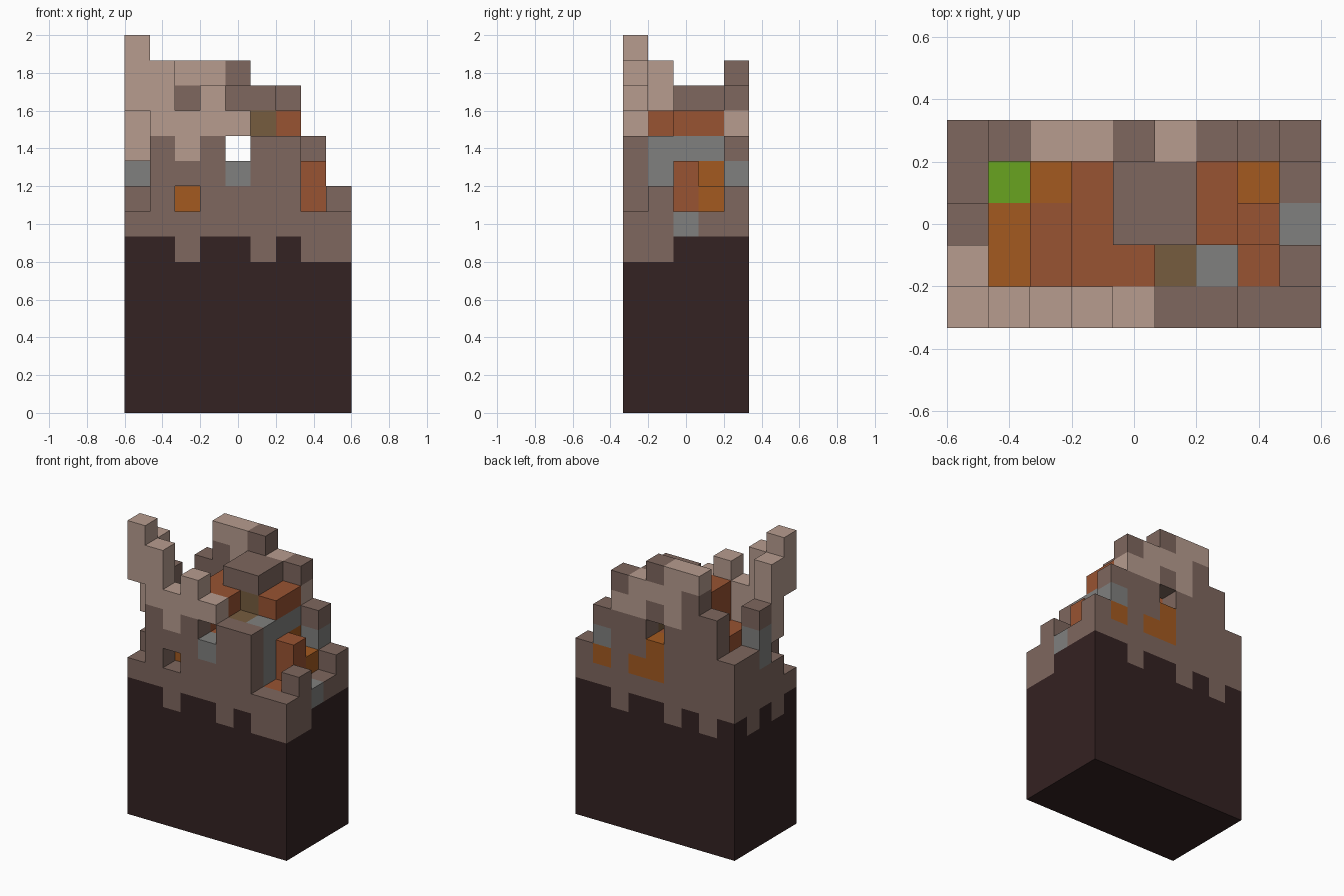
import bpy, bmesh

if "Cube" in bpy.data.objects:
    bpy.data.objects.remove(bpy.data.objects["Cube"])

U = 2 / 15              # edge of one block
NX, NY = 9, 5


def linear(hexcode):
    vals = [int(hexcode[i:i + 2], 16) / 255 for i in (0, 2, 4)]
    return [v / 12.92 if v < 0.04045 else ((v + 0.055) / 1.055) ** 2.4 for v in vals] + [1]


PALETTE = {
    "d": ("dark_foundation", "342222"),
    "b": ("brown_stone", "7e675e"),
    "l": ("pale_stone", "b79c8f"),
    "g": ("grey_stone", "80807e"),
    "r": ("rust_block", "985332"),
    "o": ("orange_block", "a35a20"),
    "v": ("olive_block", "765c3e"),
    "n": ("green_block", "68a320"),
}
KEYS = list(PALETTE)
MATS = []
for label, code in PALETTE.values():
    m = bpy.data.materials.new(label)
    m.use_nodes = True
    m.diffuse_color = linear(code)
    bsdf = m.node_tree.nodes["Principled BSDF"]
    bsdf.inputs["Base Color"].default_value = linear(code)
    bsdf.inputs["Roughness"].default_value = 0.9
    MATS.append(m)

blocks = {}             # cell -> (part, colour letter)


def box(part, xs, ys, zs, colour):
    """Fill an inclusive range of cells; a plain number means one cell."""
    span = lambda r: range(r[0], r[1] + 1) if isinstance(r, tuple) else (r,)
    for x in span(xs):
        for y in span(ys):
            for z in span(zs):
                blocks[x, y, z] = (part, colour)


def wall(part, y, top, rows):
    """Fill an upright wall from rows of letters, highest first."""
    for i, row in enumerate(rows):
        for x, c in enumerate(row):
            if c != ".":
                box(part, x, y, top - i, c)


# Foundation with the stone course biting down into it
box("foundation", (0, 8), (0, 4), (0, 6), "d")
box("floor", (0, 8), (0, 4), 7, "b")
for x in (2, 5, 7, 8):
    box("stone_teeth", x, 0, 6, "b")
for x in (1, 3, 6):
    box("stone_teeth", x, 4, 6, "b")
for x, y in ((8, 1), (0, 1), (0, 3)):
    box("stone_teeth", x, y, 6, "b")

# Broken front wall with pale spire
wall("front_wall", 0, 14, [
    "l........",
    "ll.......",
    "ll.l.....",
    ".llll....",
    ".blb.bb..",
    ".bbbgbb..",
    ".b.bbbb..",
])

# Broken back wall
wall("back_wall", 4, 13, [
    "..llb....",
    "..blllb..",
    ".bblbll..",
    ".bbb.bbb.",
    "bbbbobbg.",
    "bbbboobob",
])

# Ruined side walls
box("right_wall", 0, 1, 8, "b")
box("right_wall", 0, 1, (10, 13), "l")
box("right_wall", 0, 2, 8, "b")
box("right_wall", 0, 2, (9, 10), "g")
box("right_wall", 0, 2, 11, "b")
box("right_wall", 0, 3, (8, 9), "b")
box("left_wall", 8, 1, 8, "b")
box("left_wall", 8, 2, 7, "g")

# Rubble heaped inside
box("rubble", 1, (1, 2), 8, "o")
box("rubble", 1, 3, 8, "n")
box("rubble", 2, (1, 2), 9, "r")
box("rubble", 2, (1, 3), 8, "o")
box("rubble", 2, 3, 9, "o")
box("rubble", 3, (1, 3), (8, 11), "r")
box("rubble", 4, (1, 3), (8, 9), "r")
box("rubble", 4, 1, 11, "r")
box("rubble", 5, (1, 3), (8, 10), "v")
box("rubble", 5, (2, 3), 11, "v")
box("rubble", 6, (1, 3), (8, 10), "g")
box("rubble", 6, 3, 9, "o")
box("rubble", 6, (2, 3), 11, "r")
box("rubble", 7, 1, 7, "r")
box("rubble", 7, 2, (8, 9), "r")
box("rubble", 7, 3, 8, "o")
box("roof_slab", (4, 5), (2, 3), 12, "b")

# Each part becomes one mesh holding only its exposed faces
AXES = ((0, 1, 2), (1, 2, 0), (2, 0, 1))
for part in dict.fromkeys(p for p, c in blocks.values()):
    bm = bmesh.new()
    for cell, (owner, colour) in blocks.items():
        if owner != part:
            continue
        for a, b, c in AXES:
            for side in (0, 1):
                neighbour = list(cell)
                neighbour[a] += 2 * side - 1
                if tuple(neighbour) in blocks:
                    continue
                ring = []
                for db, dc in ((0, 0), (1, 0), (1, 1), (0, 1)):
                    p = list(cell)
                    p[a] += side
                    p[b] += db
                    p[c] += dc
                    ring.append(bm.verts.new(((p[0] - NX / 2) * U, (p[1] - NY / 2) * U, p[2] * U)))
                face = bm.faces.new(ring if side else ring[::-1])
                face.material_index = KEYS.index(colour)
    bmesh.ops.remove_doubles(bm, verts=bm.verts, dist=U / 100)
    mesh = bpy.data.meshes.new(part)
    bm.to_mesh(mesh)
    bm.free()
    for m in MATS:
        mesh.materials.append(m)
    bpy.context.collection.objects.link(bpy.data.objects.new(part, mesh))
